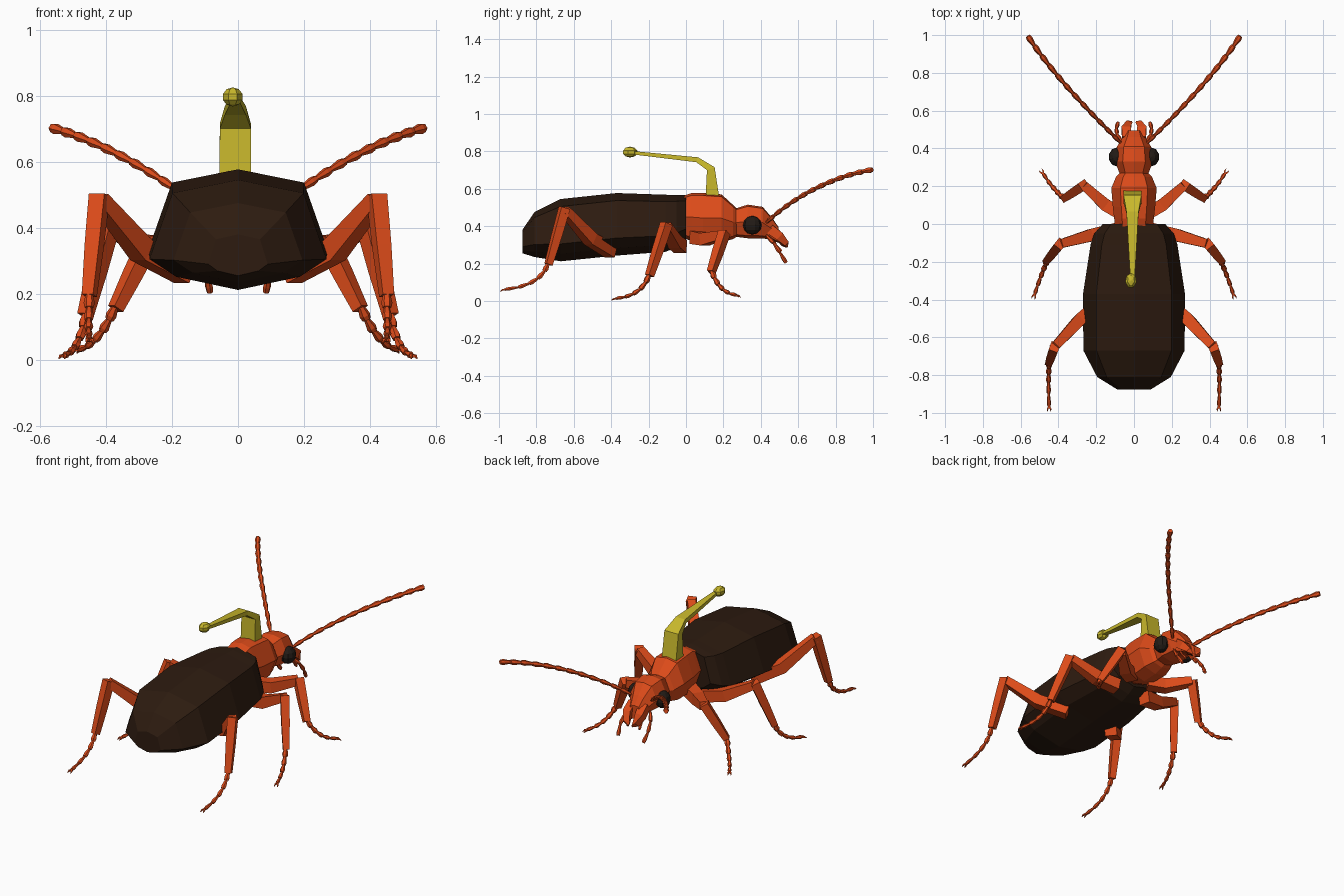
import bpy, bmesh
from mathutils import Vector
from mathutils.geometry import interpolate_bezier

if "Cube" in bpy.data.objects:
    bpy.data.objects.remove(bpy.data.objects["Cube"])


def material(name, rgb):
    m = bpy.data.materials.new(name)
    m.diffuse_color = (*rgb, 1)
    m.use_nodes = True
    m.node_tree.nodes["Principled BSDF"].inputs["Base Color"].default_value = m.diffuse_color
    return m


ORANGE = material("orange_shell", (0.72, 0.07, 0.01))
BROWN = material("dark_shell", (0.026, 0.011, 0.005))
EYE = material("eye_black", (0.016, 0.011, 0.008))
YELLOW = material("yellow", (0.58, 0.48, 0.025))


def skin(bm, rings):
    """Bridge equal-sized rings of points and cap both ends."""
    vs = [[bm.verts.new(p) for p in r] for r in rings]
    n = len(vs[0])
    for a, b in zip(vs, vs[1:]):
        for i in range(n):
            j = (i + 1) % n
            bm.faces.new((a[i], a[j], b[j], b[i]))
    bm.faces.new(vs[0])
    bm.faces.new(vs[-1])


def finish(name, bm, mat):
    bmesh.ops.recalc_face_normals(bm, faces=bm.faces)
    me = bpy.data.meshes.new(name)
    bm.to_mesh(me)
    bm.free()
    me.materials.append(mat)
    ob = bpy.data.objects.new(name, me)
    bpy.context.collection.objects.link(ob)
    return ob


SQUARE = [(1, 1), (-1, 1), (-1, -1), (1, -1)]
HEX = [(1, 0), (.5, .87), (-.5, .87), (-1, 0), (-.5, -.87), (.5, -.87)]


def tube(bm, pts, radii, shape=SQUARE):
    """Tapered limb piece along a path."""
    pts = [Vector(p) for p in pts]
    rings = []
    for i, (p, r) in enumerate(zip(pts, radii)):
        d = (pts[min(i + 1, len(pts) - 1)] - pts[max(i - 1, 0)]).normalized()
        u = d.cross(Vector((0, 0, 1))).normalized()
        v = u.cross(d)
        rings.append([p + u * a * r + v * b * r for a, b in shape])
    skin(bm, rings)


def chain(bm, ctrl, count, r0, r1, shape=HEX):
    """Row of flared segments along a bezier."""
    pts = interpolate_bezier(*[Vector(c) for c in ctrl], count + 1)
    for i in range(count):
        a, b = pts[i], pts[i + 1]
        r = r0 + (r1 - r0) * i / (count - 1)
        tube(bm, [a, a.lerp(b, .7), b], [r * .55, r, r * .8], shape)
    return pts


def body(name, rings, section, mat):
    """Loft of (y, half width, top, bottom) rings using a half section."""
    full = section + [(-x, z) for x, z in section[-2:0:-1]]
    bm = bmesh.new()
    skin(bm, [[(x * w, y, b + z * (t - b)) for x, z in full] for y, w, t, b in rings])
    return finish(name, bm, mat)


# abdomen with wing cases
body("abdomen", [(0, .165, .565, .315), (-.05, .21, .567, .285), (-.11, .23, .568, .263),
                 (-.37, .27, .577, .243), (-.67, .268, .545, .212), (-.81, .195, .475, .235),
                 (-.875, .09, .38, .255)],
     [(0, 1), (.74, .88), (1, .28), (.7, .12), (0, 0)], BROWN)

ROUND = [(0, 1), (.6, .95), (1, .5), (.65, .08), (0, 0)]
# thorax and head
body("thorax", [(-.02, .1, .56, .34), (.03, .105, .577, .32), (.09, .112, .577, .31),
                (.19, .12, .57, .315), (.25, .095, .515, .33), (.275, .07, .49, .345)], ROUND, ORANGE)
body("head", [(.25, .07, .49, .345), (.33, .1, .515, .335), (.41, .09, .503, .335),
              (.46, .06, .445, .325), (.495, .045, .395, .31)], ROUND, ORANGE)

# legs: femur path, tibia path, foot curve
LEGS = {
    "front": ([(.06, .05, .34), (.15, .1, .33), (.265, .205, .355)], (.37, .135, .155),
              [(.37, .135, .165), (.4, .16, .09), (.44, .2, .04), (.48, .265, .032)]),
    "middle": ([(.1, -.03, .29), (.23, -.06, .315), (.39, -.105, .4)], (.462, -.195, .135),
               [(.46, -.195, .145), (.47, -.22, .06), (.5, -.29, .02), (.525, -.37, .014)]),
    "hind": ([(.16, -.4, .265), (.29, -.51, .33), (.42, -.65, .485)], (.45, -.735, .195),
             [(.45, -.735, .205), (.45, -.76, .12), (.455, -.84, .075), (.45, -.965, .062)]),
}

for s, side in ((1, "right"), (-1, "left")):
    def m(p):
        return Vector((p[0] * s, p[1], p[2]))

    for pair, (femur, ankle, foot) in LEGS.items():
        bm = bmesh.new()
        tube(bm, [m(p) for p in femur], [.035, .033, .023])
        knee = Vector(femur[-1]) + Vector((0, 0, .012))
        tube(bm, [m(knee), m(knee.lerp(Vector(ankle), .5)), m(ankle)], [.025, .023, .018])
        pts = chain(bm, [m(p) for p in foot], 5, .017, .011)
        # claws
        d = (pts[-1] - pts[-2]).normalized()
        for k in (-1, 1):
            u = d.cross(Vector((0, 0, 1))).normalized() * k
            tube(bm, [pts[-1], pts[-1] + d * .015 + u * .008, pts[-1] + d * .028 + u * .009 - Vector((0, 0, .006))],
                 [.005, .004, .001])
        finish(f"{pair}_leg_{side}", bm, ORANGE)

    # antenna
    bm = bmesh.new()
    chain(bm, [m(p) for p in [(.07, .43, .42), (.22, .578, .56), (.43, .79, .668), (.562, .995, .702)]],
          12, .013, .017)
    finish(f"antenna_{side}", bm, ORANGE)

    # mandible and feelers
    bm = bmesh.new()
    tube(bm, [m(p) for p in [(.035, .45, .385), (.042, .5, .345), (.032, .53, .305), (.012, .54, .288)]],
         [.026, .024, .016, .004])
    finish(f"mandible_{side}", bm, ORANGE)
    bm = bmesh.new()
    chain(bm, [m(p) for p in [(.06, .43, .35), (.1, .47, .32), (.1, .5, .26), (.085, .535, .205)]], 3, .012, .012)
    chain(bm, [m(p) for p in [(.03, .45, .34), (.04, .47, .31), (.04, .49, .29), (.04, .51, .265)]], 2, .009, .009)
    finish(f"feelers_{side}", bm, ORANGE)

    # eye
    bm = bmesh.new()
    bmesh.ops.create_uvsphere(bm, u_segments=10, v_segments=6, radius=1)
    for v in bm.verts:
        v.co = Vector((s * .092 + v.co.x * .042, .355 + v.co.y * .05, .405 + v.co.z * .05))
    finish(f"eye_{side}", bm, EYE)

# yellow stalk: (inner y, z), (outer y, z), half width
bm = bmesh.new()
cx = -.008
skin(bm, [[(cx - w, *a), (cx + w, *a), (cx + w, *b), (cx - w, *b)] for a, b, w in [
    ((.105, .55), (.178, .55), .048), ((.112, .7), (.153, .715), .047),
    ((.055, .742), (.065, .768), .032), ((-.28, .783), (-.28, .801), .012)]])
finish("stalk", bm, YELLOW)

# knob at the end of the stalk
bm = bmesh.new()
bmesh.ops.create_uvsphere(bm, u_segments=7, v_segments=5, radius=1)
for v in bm.verts:
    v.co = Vector((-.016 + v.co.x * .032, -.3 + v.co.y * .042, .796 + v.co.z * .029))
finish("stalk_knob", bm, YELLOW)
